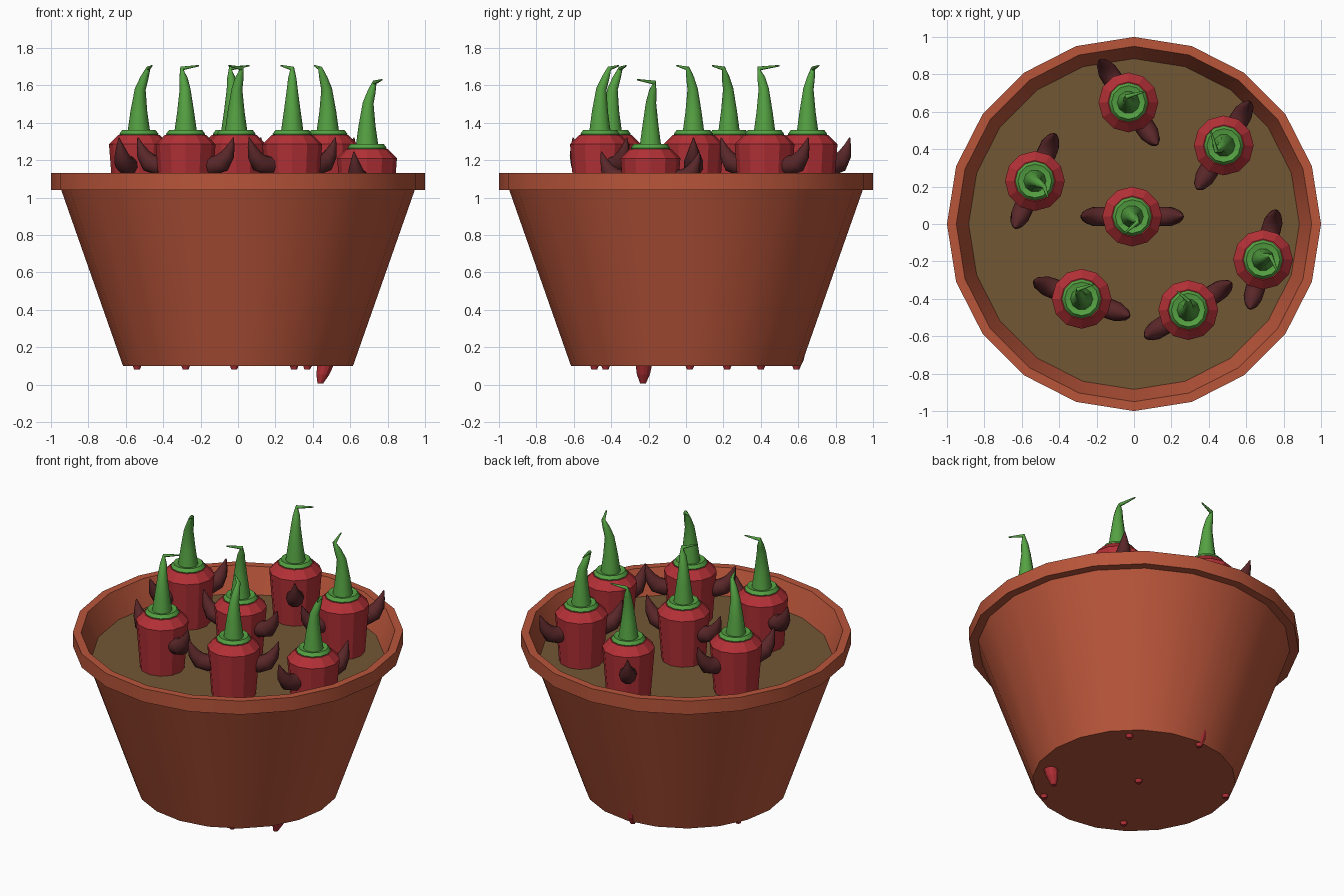
import bpy, bmesh, math
from mathutils import Vector

if "Cube" in bpy.data.objects:
    bpy.data.objects.remove(bpy.data.objects["Cube"])


def material(name, rgb):
    m = bpy.data.materials.new(name)
    m.diffuse_color = (*rgb, 1)
    m.use_nodes = True
    m.node_tree.nodes["Principled BSDF"].inputs["Base Color"].default_value = m.diffuse_color
    return m


CLAY = material("clay", (0.48, 0.09, 0.042))
SOIL = material("soil", (0.17, 0.095, 0.036))
RED = material("red_skin", (0.45, 0.03, 0.037))
GREEN = material("green_stem", (0.09, 0.36, 0.055))
DARK = material("dark_horn", (0.10, 0.02, 0.022))


def loft(name, points, radii, sides, mat, smooth=35, follow=False):
    """Skin circular rings along a path; rings lie flat unless follow is set."""
    bm = bmesh.new()
    pts = [Vector(p) for p in points]
    rings = []
    for i, (p, r) in enumerate(zip(pts, radii)):
        t = Vector((0, 0, 1))
        if follow:
            t = (pts[min(i + 1, len(pts) - 1)] - pts[max(i - 1, 0)]).normalized()
        q = Vector((0, 0, 1)).rotation_difference(t)
        rings.append([bm.verts.new(p + q @ Vector((r * math.cos(a), r * math.sin(a), 0)))
                      for a in (2 * math.pi * k / sides for k in range(sides))])
    for a, b in zip(rings, rings[1:]):
        for k in range(sides):
            n = (k + 1) % sides
            bm.faces.new((a[k], a[n], b[n], b[k]))
    bm.faces.new(rings[0][::-1])
    bm.faces.new(rings[-1])
    bmesh.ops.recalc_face_normals(bm, faces=bm.faces)
    me = bpy.data.meshes.new(name)
    bm.to_mesh(me)
    bm.free()
    me.materials.append(mat)
    ob = bpy.data.objects.new(name, me)
    bpy.context.collection.objects.link(ob)
    if smooth:
        bpy.ops.object.select_all(action='DESELECT')
        ob.select_set(True)
        bpy.context.view_layer.objects.active = ob
        bpy.ops.object.shade_smooth_by_angle(angle=math.radians(smooth))
    return ob


# Pot: floor, outer wall, rim, inner wall down to just below the soil
pot = [(0.615, 0.10), (0.945, 1.04), (1.0, 1.04), (1.0, 1.13), (0.95, 1.13), (0.88, 0.96)]
loft("pot", [(0, 0, z) for r, z in pot], [r for r, z in pot], 20, CLAY)
loft("soil", [(0, 0, 0.96), (0, 0, 0.97)], [0.88, 0.885], 20, SOIL)

BODY = [(0.015, 0.08), (0.035, 0.13), (0.065, 0.30), (0.10, 0.60), (0.135, 0.97),
        (0.16, 1.285), (0.11, 1.335)]
CALYX = [(0.10, 1.325), (0.105, 1.34), (0.09, 1.36), (0.06, 1.352)]
HORN = [(0.10, 1.18, 0.048), (0.155, 1.17, 0.054), (0.205, 1.185, 0.052),
        (0.24, 1.23, 0.037), (0.258, 1.275, 0.02), (0.272, 1.32, 0.003)]

# Peppers: position, drop, horn angle, buried tip, stem bend and stem end offsets
PEPPERS = [
    ((-0.53, 0.23), 0, 67, (-0.54, 0.22), (0.05, -0.03), (0.07, -0.09)),
    ((-0.28, -0.40), 0, -20, (-0.28, -0.43), (-0.02, 0.05), (0.07, 0.08)),
    ((-0.01, 0.04), 0, 0, (-0.02, 0.02), (0.03, -0.03), (-0.04, -0.09)),
    ((0.29, -0.46), 0, 32, (0.30, -0.49), (0.0, 0.05), (-0.06, 0.10)),
    ((0.48, 0.42), 0, 59, (0.37, 0.40), (-0.04, -0.03), (-0.07, 0.08)),
    ((-0.03, 0.65), 0, -56, (-0.02, 0.59), (-0.01, 0.03), (0.09, 0.06)),
    ((0.69, -0.19), 0.075, 75, (0.44, -0.23), (0.04, 0.02), (0.08, -0.07)),
]

for i, ((x, y), drop, ang, tip, bend, end) in enumerate(PEPPERS, 1):
    # Tapering faceted body, its buried tip curving inward
    path = []
    for r, z in BODY:
        t = max(0, (0.97 - z) / 0.89)
        path.append((x + (tip[0] - x) * t, y + (tip[1] - y) * t, z - drop))
    loft(f"pepper_body_{i}", path, [r for r, z in BODY], 12, RED, smooth=0)

    # Leafy cap and curling stem
    loft(f"pepper_cap_{i}", [(x, y, z - drop) for r, z in CALYX], [r for r, z in CALYX], 12, GREEN)
    stem = [(0, 0, 1.34), (0, 0, 1.46), (bend[0] * .15, bend[1] * .15, 1.58),
            (bend[0] * .6, bend[1] * .6, 1.64), (*bend, 1.69), (*end, 1.705)]
    loft(f"pepper_stem_{i}", [(x + a, y + b, z - drop) for a, b, z in stem],
         [0.062, 0.045, 0.029, 0.022, 0.012, 0.004], 10, GREEN, smooth=45, follow=True)

    # Pair of upturned side horns
    for side, s in (("a", 1), ("b", -1)):
        c, d = s * math.cos(math.radians(ang)), s * math.sin(math.radians(ang))
        loft(f"pepper_horn_{i}{side}", [(x + h * c, y + h * d, z - drop) for h, z, r in HORN],
             [r for h, z, r in HORN], 10, DARK, smooth=45, follow=True)
